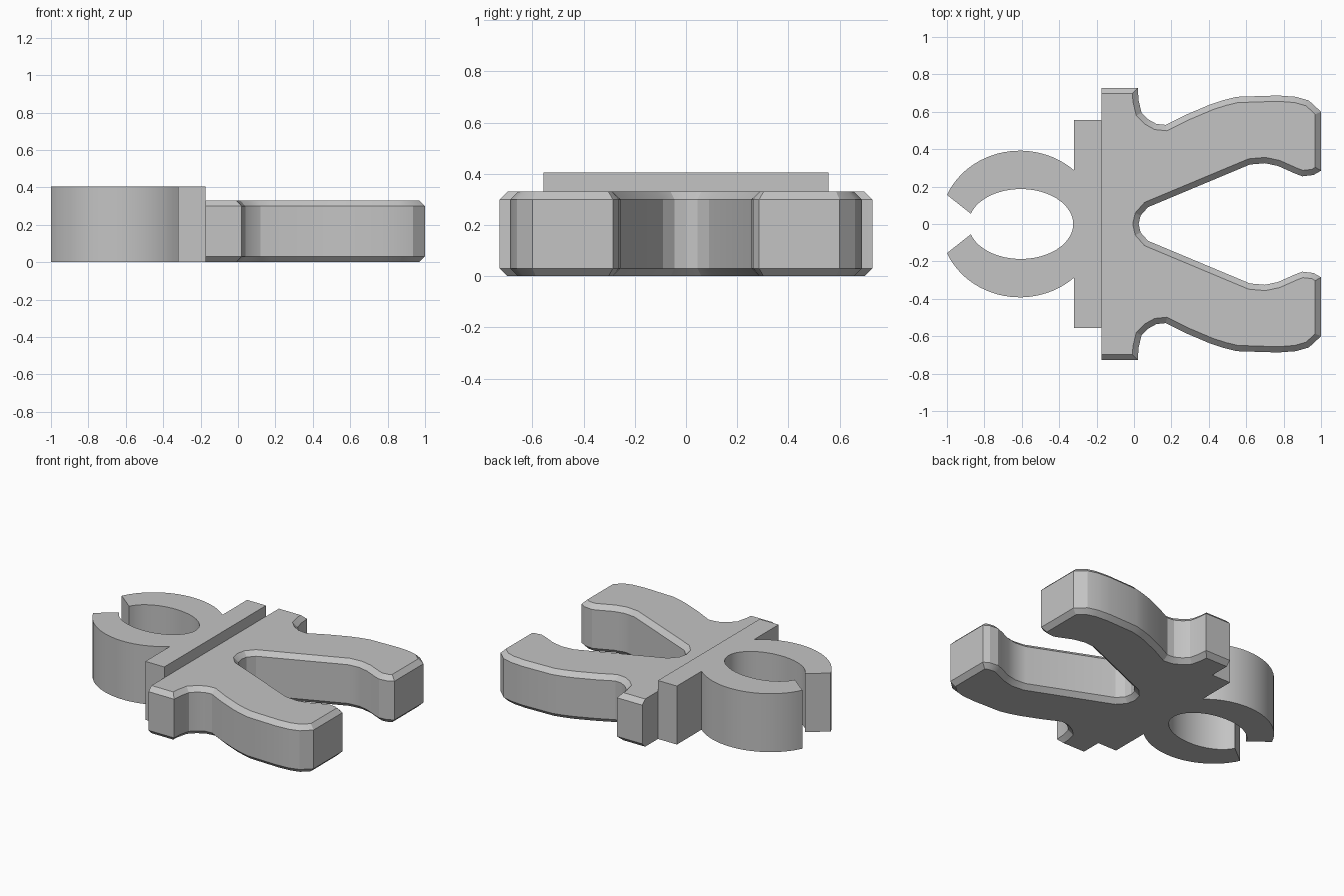
import bpy, bmesh
from math import cos, sin, radians

cube = bpy.data.objects.get("Cube")
if cube:
    bpy.data.objects.remove(cube)

grey = bpy.data.materials.new("plain grey")
grey.use_nodes = True
grey.diffuse_color = (0.55, 0.55, 0.55, 1)
grey.node_tree.nodes["Principled BSDF"].inputs["Base Color"].default_value = (0.55, 0.55, 0.55, 1)

BACK = -0.175      # where the clip body meets the ring head
CHAMFER = 0.031


def mirrored(half):
    """Close a +y half outline with its reflection, sharing points on y = 0."""
    return half + [(x, -y) for x, y in reversed(half) if abs(y) > 1e-5]


def arc(cx, rx, ry, start, end, steps):
    angles = [radians(start + (end - start) * i / steps) for i in range(steps + 1)]
    return [(cx + rx * cos(a), ry * sin(a)) for a in angles]


def prism(name, outline, height, chamfer=0):
    """Extrude an outline up from the ground, chamfering all rims but the back one."""
    bm = bmesh.new()
    base = bm.faces.new([bm.verts.new((x, y, 0)) for x, y in outline])
    top = bmesh.ops.extrude_face_region(bm, geom=[base])["geom"]
    bmesh.ops.translate(bm, vec=(0, 0, height),
                        verts=[v for v in top if isinstance(v, bmesh.types.BMVert)])
    bmesh.ops.recalc_face_normals(bm, faces=bm.faces)
    if chamfer:
        rims = [e for e in bm.edges
                if abs(e.verts[0].co.z - e.verts[1].co.z) < 1e-5
                and any(v.co.x > BACK + 0.01 for v in e.verts)]
        bmesh.ops.bevel(bm, geom=rims, offset=chamfer, segments=1,
                        profile=0.5, affect='EDGES')
    mesh = bpy.data.meshes.new(name)
    bm.to_mesh(mesh)
    bm.free()
    mesh.materials.append(grey)
    obj = bpy.data.objects.new(name, mesh)
    bpy.context.collection.objects.link(obj)
    bpy.ops.object.select_all(action='DESELECT')
    obj.select_set(True)
    bpy.context.view_layer.objects.active = obj
    bpy.ops.object.shade_smooth_by_angle(angle=radians(20))
    return obj


# Open ring with its mounting block
inner = arc(-0.605, 0.28, 0.187, 0, 162.9, 24)
outer = arc(-0.61, 0.425, 0.392, 156.6, 47, 24)
block = [(-0.32, 0.557), (BACK, 0.557)]
prism("ring_head", mirrored(inner + outer + block), 0.405)

# Chamfered body: shoulder plate and two curved legs
shoulder = [(BACK, 0.728), (0.02, 0.728), (0.025, 0.66), (0.04, 0.595), (0.075, 0.56)]
leg_outside = [(0.12, 0.535), (0.17, 0.53), (0.28, 0.585), (0.41, 0.64), (0.48, 0.663),
               (0.55, 0.68), (0.77, 0.687), (0.865, 0.68), (0.935, 0.66), (1, 0.60)]
leg_inside = [(1, 0.285), (0.96, 0.262), (0.9, 0.255), (0.86, 0.27), (0.77, 0.31),
              (0.70, 0.325), (0.62, 0.318)]
crotch = [(0.075, 0.09), (0.035, 0.045), (0.025, 0)]
prism("legs_body", mirrored(shoulder + leg_outside + leg_inside + crotch), 0.33, CHAMFER)
